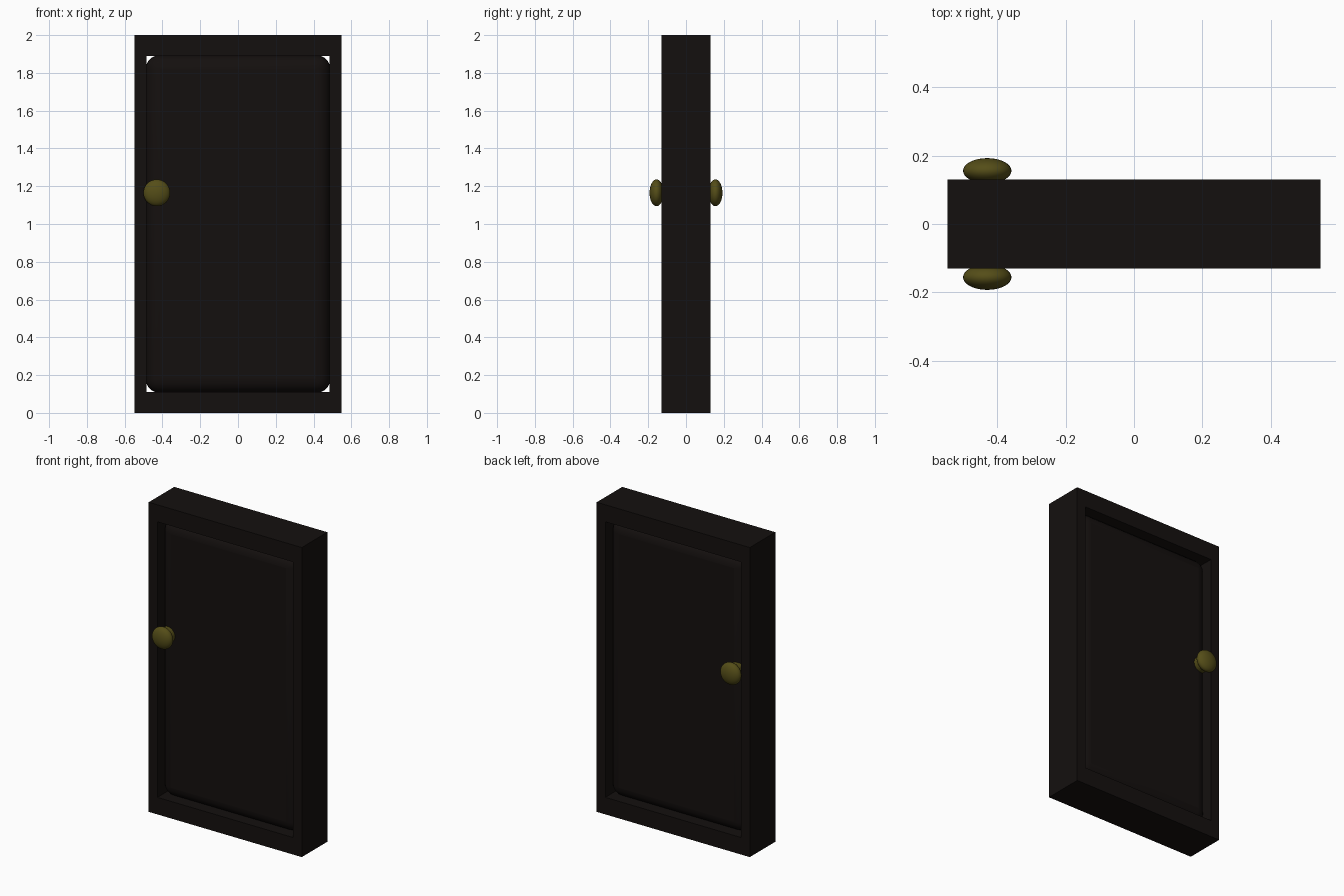
import bpy, bmesh, math

if "Cube" in bpy.data.objects:
    bpy.data.objects.remove(bpy.data.objects["Cube"])


def material(name, color):
    m = bpy.data.materials.new(name)
    m.diffuse_color = (*color, 1)
    m.use_nodes = True
    m.node_tree.nodes["Principled BSDF"].inputs["Base Color"].default_value = m.diffuse_color
    return m


dark_wood = material("dark_wood", (0.007, 0.005, 0.0045))
brass = material("brass", (0.09, 0.075, 0.009))

W, D, H = 0.547, 0.13, 2.0      # outer half width, half depth, height
IW, Z0, Z1 = 0.485, 0.11, 1.89  # opening half width, bottom, top


def new_object(name, bm, mat):
    bmesh.ops.recalc_face_normals(bm, faces=bm.faces)
    me = bpy.data.meshes.new(name)
    bm.to_mesh(me)
    bm.free()
    me.materials.append(mat)
    ob = bpy.data.objects.new(name, me)
    bpy.context.collection.objects.link(ob)
    return ob


def smooth(ob, angle=40):
    bpy.ops.object.select_all(action='DESELECT')
    ob.select_set(True)
    bpy.context.view_layer.objects.active = ob
    bpy.ops.object.shade_smooth_by_angle(angle=math.radians(angle))


# Frame: a mitred rectangular ring, front and back joined by its walls
bm = bmesh.new()
rings = []
for hw, lo, hi in ((W, 0, H), (IW, Z0, Z1)):
    for y in (-D, D):
        rings.append([bm.verts.new((x, y, z)) for x, z in
                      ((-hw, lo), (hw, lo), (hw, hi), (-hw, hi))])
outer_f, outer_b, inner_f, inner_b = rings
for a, b in ((outer_f, outer_b), (outer_b, inner_b),
             (inner_b, inner_f), (inner_f, outer_f)):
    for i in range(4):
        j = (i + 1) % 4
        bm.faces.new((a[i], a[j], b[j], b[i]))
new_object("door_frame", bm, dark_wood)

# Door panel: a slab with softly rounded edges and corners, set into the frame
bm = bmesh.new()
bmesh.ops.create_cube(bm, size=1)
for v in bm.verts:
    v.co.x *= 2 * (IW + 0.004)
    v.co.y *= 0.20
    v.co.z = 1.0 + v.co.z * (Z1 - Z0 + 0.008)
panel = new_object("door_panel", bm, dark_wood)
bevel = panel.modifiers.new("rounded_edges", 'BEVEL')
bevel.width = 0.075
bevel.segments = 5
smooth(panel, 60)

# Door knobs: flattened ball on a short round stem, on both sides
KX, KZ = -0.43, 1.165
for side, sign in (("front", -1), ("back", 1)):
    bm = bmesh.new()
    bmesh.ops.create_uvsphere(bm, u_segments=32, v_segments=16, radius=1)
    for v in bm.verts:
        x, y, z = v.co
        v.co = (KX + 0.071 * x, sign * 0.156 + 0.037 * z, KZ + 0.071 * y)
    smooth(new_object(side + "_knob", bm, brass))

    bm = bmesh.new()
    bmesh.ops.create_cone(bm, cap_ends=True, segments=32, radius1=0.05,
                          radius2=0.05, depth=0.06)
    for v in bm.verts:
        x, y, z = v.co
        v.co = (KX + x, sign * 0.105 + z, KZ + y)
    smooth(new_object(side + "_knob_stem", bm, brass))
